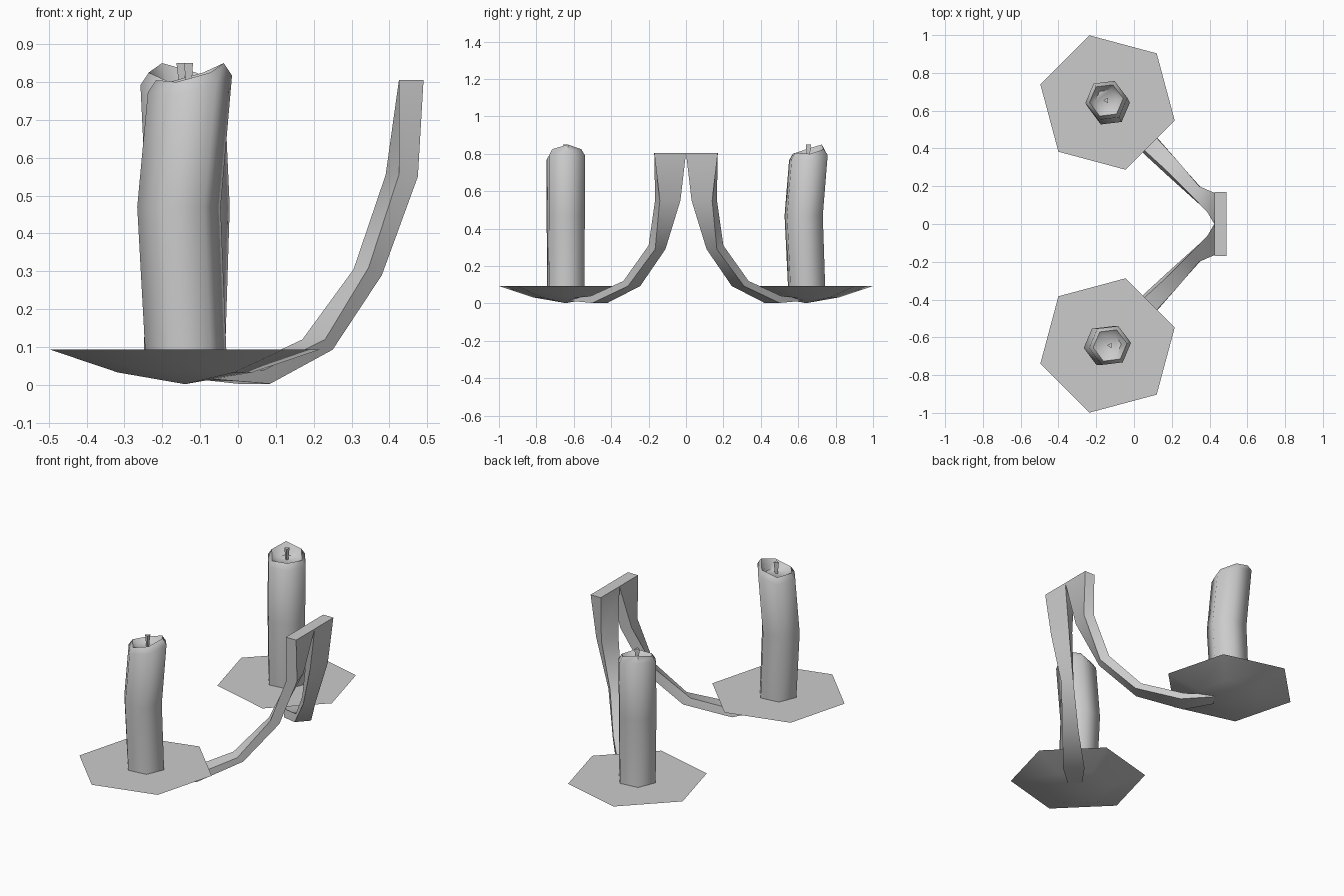
import bpy
import bmesh
from math import cos, sin, pi, radians
from mathutils import Matrix, Vector

cube = bpy.data.objects.get("Cube")
if cube:
    bpy.data.objects.remove(cube, do_unlink=True)

grey = bpy.data.materials.new("plain grey")
grey.use_nodes = True
grey.diffuse_color = (0.6, 0.6, 0.6, 1)
grey.node_tree.nodes["Principled BSDF"].inputs["Base Color"].default_value = (0.6, 0.6, 0.6, 1)

DISH_X, DISH_Y = -0.14, 0.643


def loft(name, rings, matrix=Matrix()):
    """Bridge a list of equal point rings, cap both ends and shade by angle."""
    bm = bmesh.new()
    loops = [[bm.verts.new(matrix @ Vector(p)) for p in ring] for ring in rings]
    n = len(loops[0])
    for a, b in zip(loops, loops[1:]):
        for i in range(n):
            j = (i + 1) % n
            bm.faces.new((a[i], a[j], b[j], b[i]))
    bm.faces.new(loops[0][::-1])
    bm.faces.new(loops[-1])
    bmesh.ops.remove_doubles(bm, verts=bm.verts, dist=0.0005)
    bmesh.ops.recalc_face_normals(bm, faces=bm.faces)
    mesh = bpy.data.meshes.new(name)
    bm.to_mesh(mesh)
    bm.free()
    mesh.materials.append(grey)
    ob = bpy.data.objects.new(name, mesh)
    bpy.context.collection.objects.link(ob)
    bpy.ops.object.select_all(action='DESELECT')
    ob.select_set(True)
    bpy.context.view_layer.objects.active = ob
    bpy.ops.object.shade_smooth_by_angle(angle=radians(62))
    return ob


def polygon(r, heights, cx=0.0, sides=6, turn=0.0):
    """Ring of points with one height, or one height per corner."""
    if not isinstance(heights, list):
        heights = [heights] * sides
    return [(cx + r * cos(turn + 2 * pi * i / sides),
             r * sin(turn + 2 * pi * i / sides), h) for i, h in enumerate(heights)]


# Worn rim of the candle, highest at one corner
RIM = [0.85, 0.825, 0.80, 0.805, 0.80, 0.825]
SHOULDER = [z - 0.033 for z in RIM]

# Arm sections from the wall plate down to the dish, four corners each:
# near inner, far inner, far outer, near outer
ARM = [
    [(0.425, 0, 0.805), (0.425, 0.17, 0.805), (0.49, 0.17, 0.805), (0.49, 0, 0.805)],
    [(0.39, 0.06, 0.555), (0.425, 0.165, 0.555), (0.475, 0.14, 0.55), (0.44, 0.03, 0.55)],
    [(0.305, 0.15, 0.305), (0.345, 0.20, 0.31), (0.38, 0.165, 0.29), (0.34, 0.11, 0.29)],
    [(0.17, 0.285, 0.12), (0.23, 0.335, 0.12), (0.25, 0.31, 0.093), (0.19, 0.245, 0.093)],
    [(0.0, 0.44, 0.04), (0.07, 0.51, 0.04), (0.085, 0.50, 0.003), (0.0, 0.42, 0.003)],
    [(-0.10, 0.56, 0.03), (-0.05, 0.62, 0.03), (-0.05, 0.62, 0.014), (-0.10, 0.56, 0.014)],
]

for side, label, spin in ((-1, "front", 0), (1, "back", 120)):
    mirror = Matrix.Scale(side, 4, (0, 1, 0))
    place = Matrix.Translation((DISH_X, side * DISH_Y, 0))

    # Curved bracket arm
    loft(label + "_arm", ARM, mirror)

    # Shallow hexagonal drip dish
    turn = radians(-15)
    loft(label + "_dish", [polygon(0.0, 0.002),
                           polygon(0.184, 0.033, turn=turn),
                           polygon(0.368, 0.093, turn=turn)], place @ mirror)

    # Slightly bent candle with a hollow top
    pose = place @ Matrix.Rotation(radians(spin), 4, 'Z')
    twist = radians(7)
    loft(label + "_candle", [polygon(0.108, 0.09, 0.002, turn=twist),
                             polygon(0.111, 0.47, -0.016, turn=twist),
                             polygon(0.112, SHOULDER, 0.013, turn=twist),
                             polygon(0.09, RIM, 0.013, turn=twist),
                             polygon(0.06, 0.785, 0.013, turn=twist)], pose)

    # Flared three-sided wick
    loft(label + "_wick", [polygon(0.008, 0.78, 0.013, 3, pi),
                           polygon(0.016, 0.85, 0.013, 3, pi)], pose)
